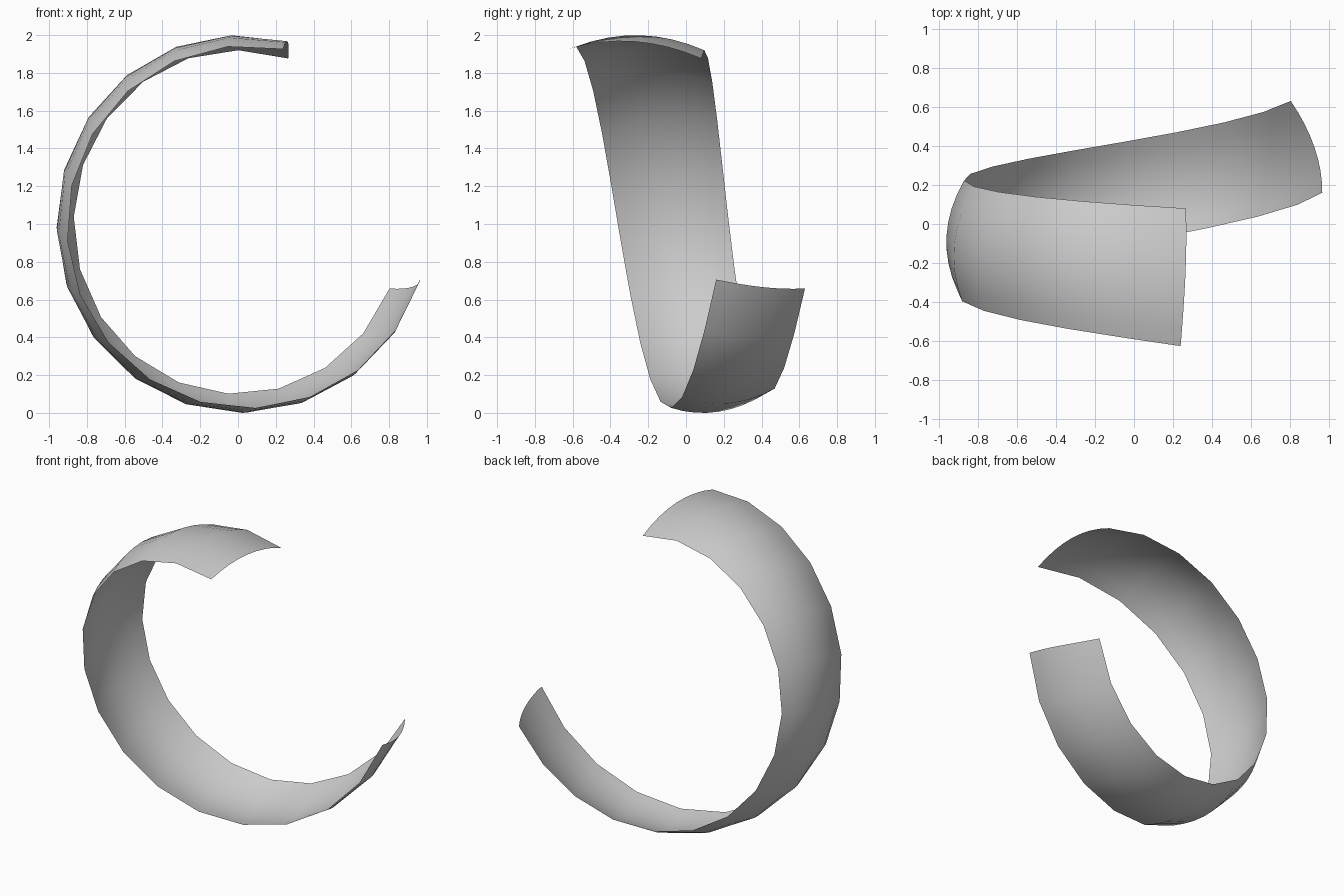
import bpy
import bmesh
from math import cos, sin, radians

cube = bpy.data.objects.get("Cube")
if cube:
    bpy.data.objects.remove(cube)

STEPS = 15   # segments along the sweep
ACROSS = 8   # segments across the band

# Rails of the band: centre x, centre z, radius x, radius z,
# start angle, end angle, then y = a + b*t + c*t*t
FRONT = (0.05, 0.985, 0.955, 0.96, -16.9, -281.4, 0.16, -0.93, 0.145)
CREST = (0.01, 1.003, 0.97, 0.997, -19.7, -285.1, 0.395, -0.90, 0.2325)
BACK = (0.0, 1.01, 0.87, 0.91, -22.7, -287.8, 0.63, -0.87, 0.32)


def blend(u):
    """Parabolic cross-section through the three rails, u from -1 to 1."""
    return [f * u * (u - 1) / 2 + m * (1 - u * u) + b * u * (u + 1) / 2
            for f, m, b in zip(FRONT, CREST, BACK)]


def band_point(t, u):
    cx, cz, rx, rz, start, end, a, b, c = blend(u)
    angle = radians(start + (end - start) * t)
    return (cx + rx * cos(angle), a + b * t + c * t * t, cz + rz * sin(angle))


# Plain grey material
grey = bpy.data.materials.new("plain_grey")
grey.use_nodes = True
colour = (0.6, 0.6, 0.6, 1)
grey.diffuse_color = colour
grey.node_tree.nodes["Principled BSDF"].inputs["Base Color"].default_value = colour

# Open helical band, a thin sheet bulging outwards with outward normals
bm = bmesh.new()
rows = [[bm.verts.new(band_point(i / STEPS, 2 * j / ACROSS - 1))
         for j in range(ACROSS + 1)] for i in range(STEPS + 1)]
for low, high in zip(rows, rows[1:]):
    for j in range(ACROSS):
        face = bm.faces.new((low[j], high[j], high[j + 1], low[j + 1]))
        face.smooth = True

mesh = bpy.data.meshes.new("helical_band")
bm.to_mesh(mesh)
bm.free()
mesh.materials.append(grey)
band = bpy.data.objects.new("helical_band", mesh)
bpy.context.collection.objects.link(band)
